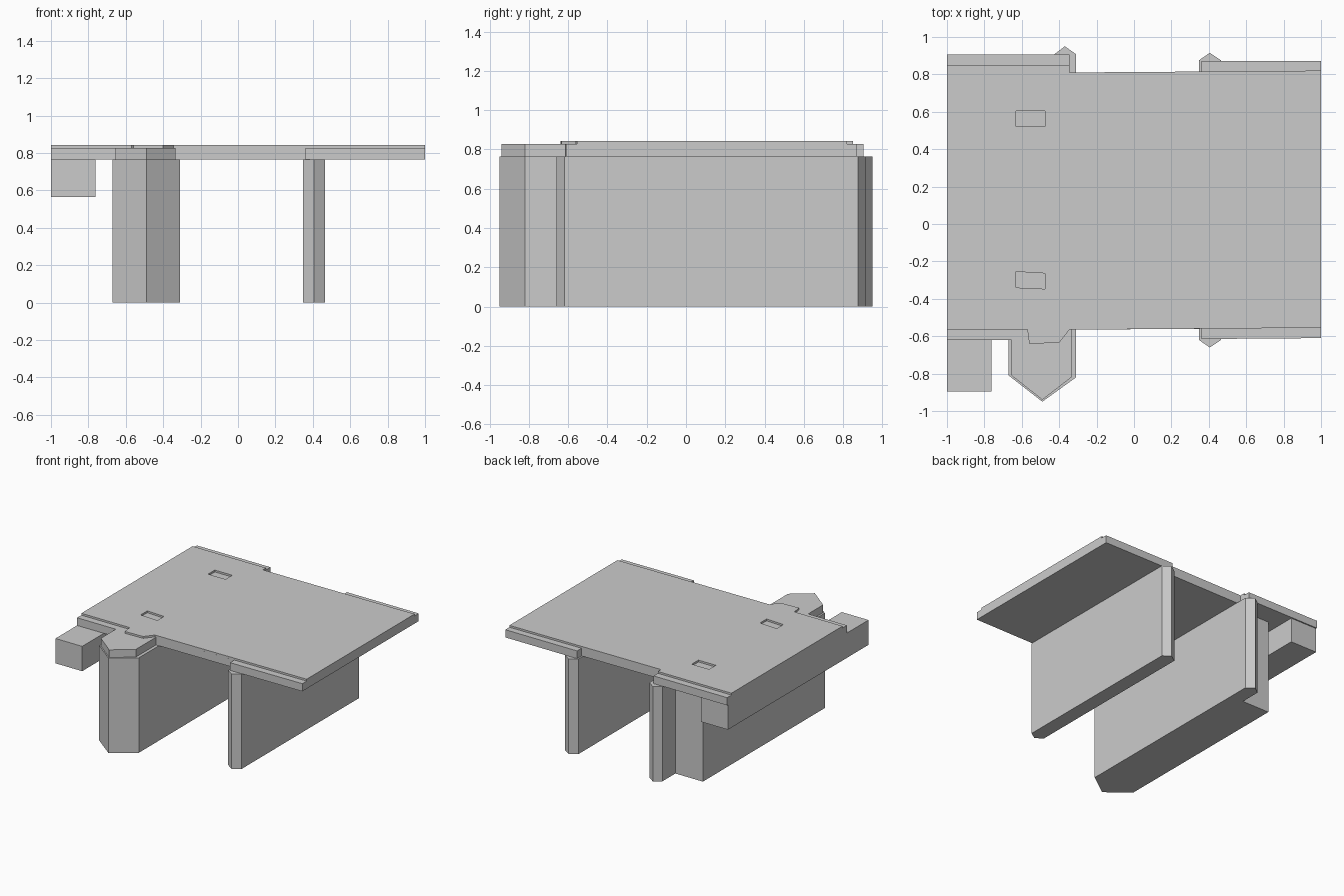
import bpy, bmesh

if "Cube" in bpy.data.objects:
    bpy.data.objects.remove(bpy.data.objects["Cube"])


def prism(name, outline, z0, z1):
    """Extrude a plan outline vertically between two heights."""
    bm = bmesh.new()
    face = bm.faces.new([bm.verts.new((x, y, z0)) for x, y in outline])
    ext = bmesh.ops.extrude_face_region(bm, geom=[face])
    verts = [g for g in ext["geom"] if isinstance(g, bmesh.types.BMVert)]
    bmesh.ops.translate(bm, verts=verts, vec=(0, 0, z1 - z0))
    bmesh.ops.recalc_face_normals(bm, faces=bm.faces)
    mesh = bpy.data.meshes.new(name)
    bm.to_mesh(mesh)
    bm.free()
    obj = bpy.data.objects.new(name, mesh)
    bpy.context.collection.objects.link(obj)
    return obj


def rect(x0, x1, y0, y1):
    return [(x0, y0), (x1, y0), (x1, y1), (x0, y1)]


UNDER, LEDGE, TOP = 0.765, 0.827, 0.842

# Lower deck slab, including the cap over the large pier
prism("deck_slab", [
    (-1, -0.62), (-0.655, -0.62), (-0.655, -0.81), (-0.49, -0.94),
    (-0.335, -0.82), (-0.335, -0.565), (0.36, -0.56), (0.36, -0.615),
    (1, -0.61), (1, 0.872), (0.36, 0.872), (0.36, 0.815),
    (-0.345, 0.81), (-0.345, 0.905), (-1, 0.905)], UNDER, LEDGE)

# Thin road surface set back from the ledges
road = prism("road_surface", [
    (-1, -0.565), (-0.57, -0.565), (-0.56, -0.64), (-0.40, -0.635),
    (-0.345, -0.565), (1, -0.555), (1, 0.82), (0.36, 0.815),
    (-0.345, 0.81), (-0.345, 0.85), (-1, 0.85)], LEDGE, TOP)

# Two shallow pockets cut through the road surface
pockets = [rect(-0.63, -0.475, 0.52, 0.605),
           [(-0.63, -0.34), (-0.475, -0.347), (-0.475, -0.264), (-0.63, -0.255)]]
for outline in pockets:
    cutter = prism("pocket_cutter", outline, LEDGE - 0.05, TOP + 0.05)
    cutter.hide_render = True
    mod = road.modifiers.new("pocket", "BOOLEAN")
    mod.operation, mod.solver, mod.object = "DIFFERENCE", "EXACT", cutter
    bpy.context.view_layer.objects.active = road
    bpy.ops.object.modifier_apply(modifier=mod.name)
    bpy.data.objects.remove(cutter)

# Large pier: pointed wide nose in front, narrow pointed tail at the back
prism("large_pier", [
    (-0.67, -0.81), (-0.49, -0.95), (-0.31, -0.82), (-0.31, 0.908),
    (-0.37, 0.95), (-0.425, 0.908), (-0.425, 0.742), (-0.67, 0.742)], 0, UNDER)

# Narrow pier, pointed at both ends
prism("narrow_pier", [
    (0.347, -0.62), (0.405, -0.66), (0.465, -0.62),
    (0.465, 0.875), (0.405, 0.915), (0.347, 0.875)], 0, UNDER)

# Side beam running under the left edge of the deck
prism("side_beam", rect(-1, -0.762, -0.895, 0.895), 0.565, UNDER)
